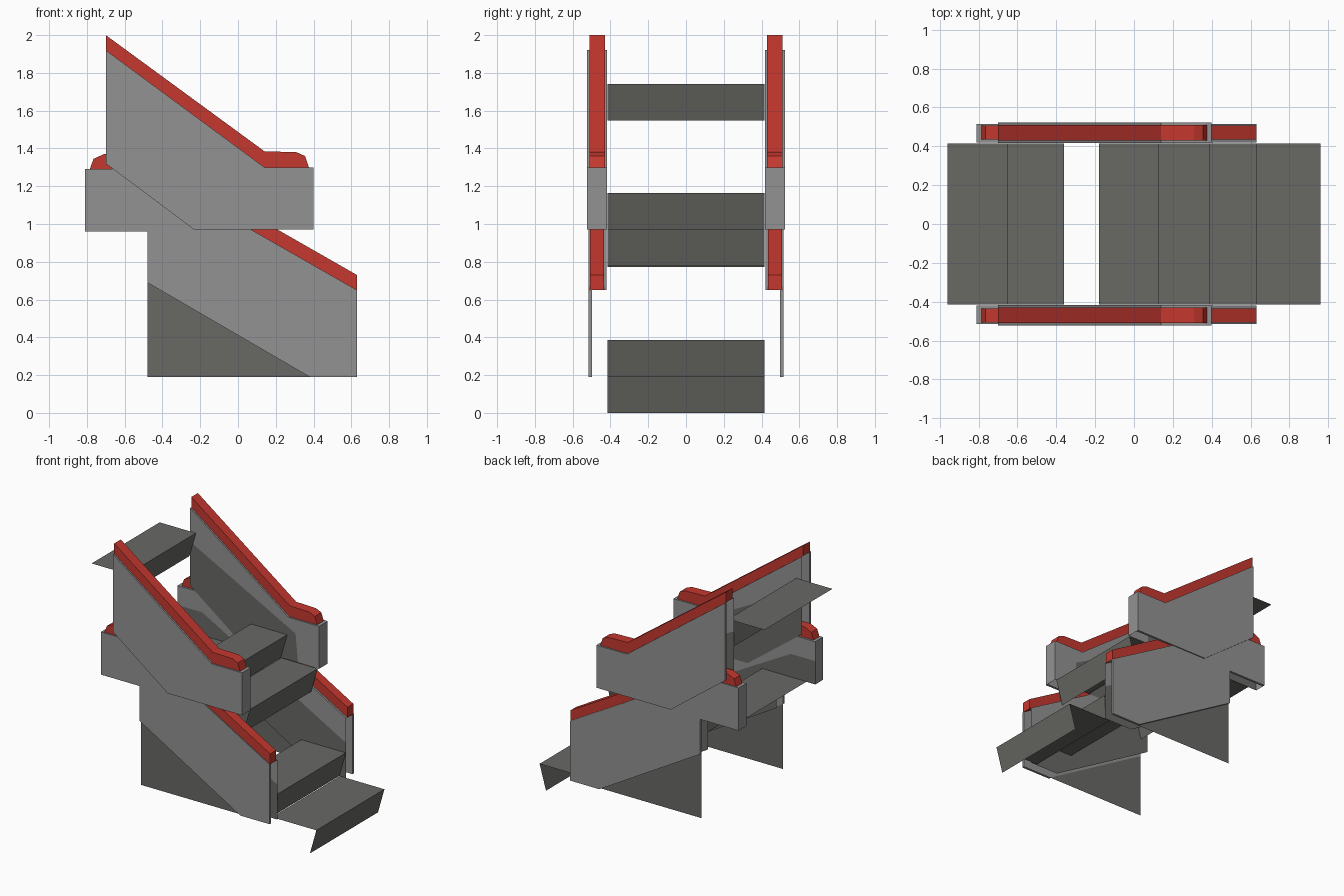
import bpy, bmesh

if "Cube" in bpy.data.objects:
    bpy.data.objects.remove(bpy.data.objects["Cube"])


def material(name, rgb):
    m = bpy.data.materials.new(name)
    m.diffuse_color = (*rgb, 1)
    m.use_nodes = True
    m.node_tree.nodes["Principled BSDF"].inputs["Base Color"].default_value = m.diffuse_color
    return m


LIGHT = material("light grey", (0.29, 0.29, 0.29))
DARK = material("dark grey", (0.14, 0.14, 0.13))
RED = material("handrail red", (0.56, 0.04, 0.028))


def make(name, bm, mat):
    me = bpy.data.meshes.new(name)
    bm.to_mesh(me)
    bm.free()
    me.materials.append(mat)
    ob = bpy.data.objects.new(name, me)
    bpy.context.collection.objects.link(ob)
    return ob


def sheet(name, pts, y, mat):
    """Flat panel: xz outline placed at one y."""
    bm = bmesh.new()
    bm.faces.new([bm.verts.new((x, y, z)) for x, z in pts])
    bmesh.ops.triangulate(bm, faces=bm.faces[:])
    return make(name, bm, mat)


def slab(name, pts, y0, y1, mat):
    """Solid: xz outline pushed from y0 to y1."""
    bm = bmesh.new()
    f = bm.faces.new([bm.verts.new((x, y0, z)) for x, z in pts])
    ext = bmesh.ops.extrude_face_region(bm, geom=[f])
    new = [v for v in ext["geom"] if isinstance(v, bmesh.types.BMVert)]
    bmesh.ops.translate(bm, verts=new, vec=(0, y1 - y0, 0))
    bmesh.ops.recalc_face_normals(bm, faces=bm.faces[:])
    return make(name, bm, mat)


def ribbon(name, path, y0, y1, mat):
    """Open strip: xz path spanning y0 to y1."""
    bm = bmesh.new()
    rows = [[bm.verts.new((x, y, z)) for y in (y0, y1)] for x, z in path]
    for a, b in zip(rows, rows[1:]):
        bm.faces.new((a[0], a[1], b[1], b[0]))
    return make(name, bm, mat)


# Steps: each is a flat tread with a riser leaning back under it
def flight(name, x, z, pitch, rise):
    for i in (0, 1, 4):
        fx, fz = x - i * pitch, z + i * rise
        path = [(fx - pitch - 0.05, fz), (fx, fz), (fx - 0.055, fz - rise)]
        ribbon(f"{name}_step_{i + 1}", path, -0.415, 0.415, DARK)


flight("lower", 0.96, 0.193, 0.33, 0.193)
flight("upper", 0.39, 0.972, 0.26, 0.192)

# Side panel outlines
lower_rim = [(-0.81, 1.29), (-0.49, 1.29), (0.63, 0.65)]
lower_base = [(0.63, 0.19), (0.38, 0.19), (-0.48, 0.69), (-0.48, 0.96), (-0.81, 0.96)]
lower_band = [(0.63, 0.46), (-0.6, 1.14), (-0.81, 1.14)]
upper_rim = [(-0.70, 1.92), (0.14, 1.30), (0.40, 1.30)]
upper_base = [(0.40, 0.972), (-0.235, 0.972), (-0.70, 1.32)]
upper_band = [(0.40, 0.972), (0.22, 0.972), (0.20, 1.19), (-0.70, 1.66)]
upper_dark = [(-0.70, 1.66), (0.20, 1.19), (0.22, 0.972), (-0.235, 0.972), (-0.70, 1.32)]

# Handrail profiles
lower_rail = [(0.63, 0.65), (0.63, 0.73), (-0.49, 1.37), (-0.71, 1.37),
              (-0.765, 1.345), (-0.785, 1.29), (-0.49, 1.29)]
upper_rail = [(-0.70, 1.92), (-0.70, 2.0), (0.14, 1.385), (0.31, 1.38),
              (0.355, 1.36), (0.375, 1.30), (0.14, 1.30)]

for side, s in (("front", -1), ("back", 1)):
    # Lower balustrade
    n = f"lower_{side}"
    slab(n + "_outer_panel", lower_rim + lower_base, s * 0.515, s * 0.497, LIGHT)
    sheet(n + "_inner_band", lower_rim + lower_band, s * 0.42, LIGHT)
    sheet(n + "_inner_skirt", lower_band[::-1] + lower_base, s * 0.42, DARK)
    sheet(n + "_under_panel", [(-0.48, 0.69), (-0.48, 0.19), (0.38, 0.19)], s * 0.497, DARK)
    ribbon(n + "_cap", [(-0.81, 0.96)] + lower_rim, s * 0.515, s * 0.42, LIGHT)
    slab(n + "_handrail", lower_rail, s * 0.507, s * 0.435, RED)
    # Upper balustrade
    n = f"upper_{side}"
    slab(n + "_outer_panel", upper_rim + upper_base, s * 0.523, s * 0.505, LIGHT)
    sheet(n + "_inner_band", upper_rim + upper_band, s * 0.417, LIGHT)
    sheet(n + "_inner_skirt", upper_dark, s * 0.417, DARK)
    ribbon(n + "_cap", upper_rim + [(0.40, 0.972)], s * 0.523, s * 0.417, LIGHT)
    slab(n + "_handrail", upper_rail, s * 0.51, s * 0.43, RED)
